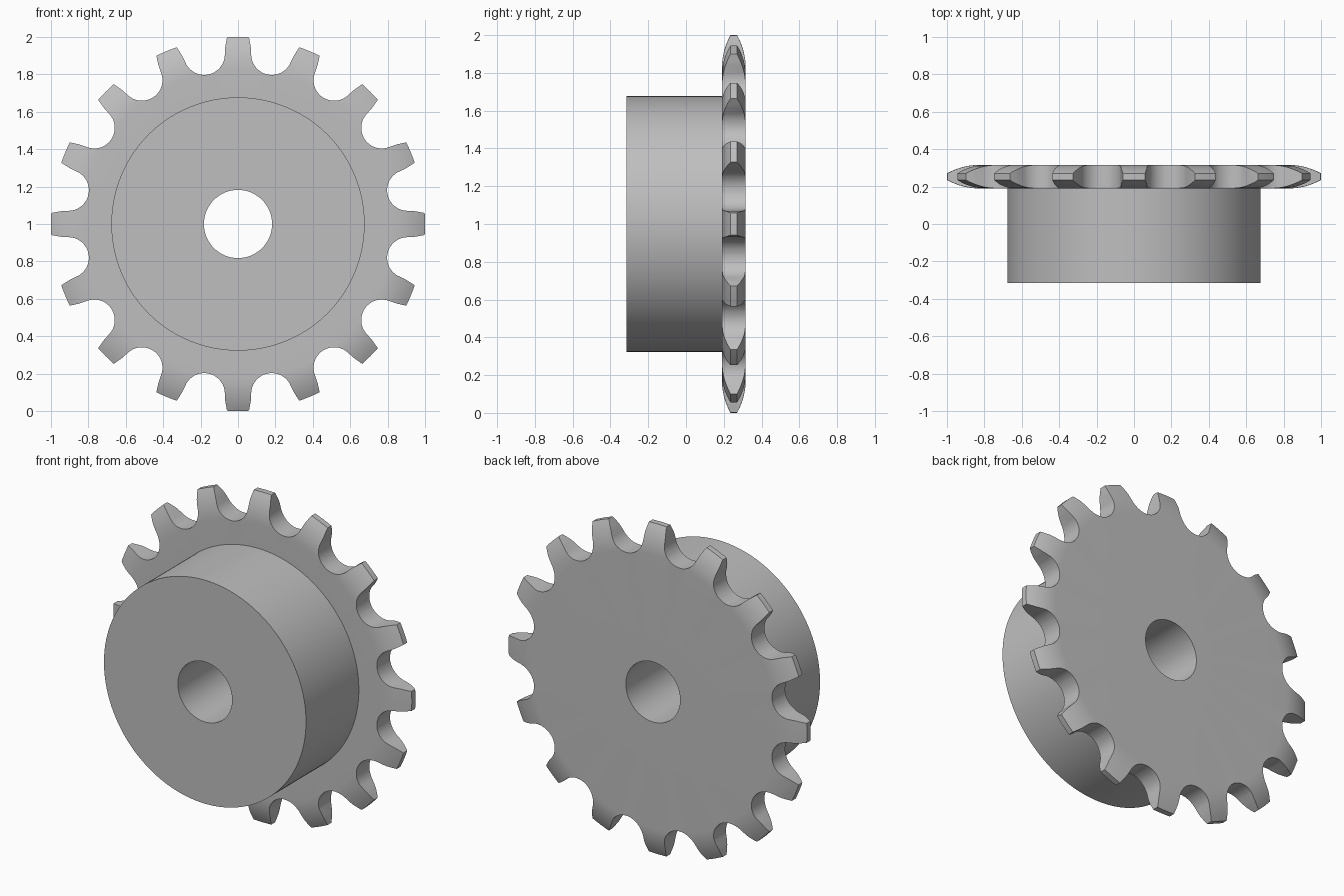
import bpy, bmesh, math
from mathutils import Matrix, Vector

if "Cube" in bpy.data.objects:
    bpy.data.objects.remove(bpy.data.objects["Cube"], do_unlink=True)

TEETH = 16
TIP_R, HUB_R, BORE_R = 1.0, 0.677, 0.182
FRONT, PLATE, BACK = -0.316, 0.19, 0.316
PITCH_R, SEAT_R = 0.925, 0.11        # roller seat circle between teeth
CHAMFER_R, CHAMFER_START = 0.36, 0.825
CENTRE = Vector((0, 0, 1))

steel = bpy.data.materials.new("steel grey")
steel.use_nodes = True
grey = (0.52, 0.52, 0.52, 1)
steel.diffuse_color = grey
steel.node_tree.nodes["Principled BSDF"].inputs["Base Color"].default_value = grey


def add_object(name, bm):
    bmesh.ops.recalc_face_normals(bm, faces=bm.faces)
    mesh = bpy.data.meshes.new(name)
    bm.to_mesh(mesh)
    bm.free()
    mesh.materials.append(steel)
    obj = bpy.data.objects.new(name, mesh)
    obj.location = CENTRE
    bpy.context.collection.objects.link(obj)
    return obj


def turned_body(name):
    # Half section as (radius, y): bore, hub, plate with rounded rim
    steps = 8
    rim = []
    for i in range(steps + 1):
        h = (TIP_R - CHAMFER_START) * i / steps
        rim.append((CHAMFER_START + h, CHAMFER_R - math.sqrt(CHAMFER_R**2 - h**2)))
    section = [(BORE_R, FRONT), (HUB_R, FRONT), (HUB_R, PLATE)]
    section += [(r, PLATE + drop) for r, drop in rim]
    section += [(r, BACK - drop) for r, drop in reversed(rim)]
    section.append((BORE_R, BACK))

    bm = bmesh.new()
    verts = [bm.verts.new((r, y, 0)) for r, y in section]
    edges = [bm.edges.new((v, verts[i - 1])) for i, v in enumerate(verts)]
    bmesh.ops.spin(bm, geom=verts + edges, cent=(0, 0, 0), axis=(0, 1, 0),
                   angle=math.tau, steps=TEETH * 10, use_merge=True)
    bmesh.ops.remove_doubles(bm, verts=bm.verts, dist=1e-5)
    return add_object(name, bm)


def tooth_gaps(name):
    # Outline of one gap: straight flanks meeting the round roller seat
    half = math.pi / TEETH - math.asin(0.059)
    tip = Vector((math.cos(half), math.sin(half)))
    seat = Vector((PITCH_R, 0))
    to_tip = tip - seat
    start = math.atan2(to_tip.y, to_tip.x) + math.acos(SEAT_R / to_tip.length)
    arc = []
    for i in range(25):
        a = start + (math.tau - 2 * start) * i / 24
        arc.append(seat + SEAT_R * Vector((math.cos(a), math.sin(a))))
    flank = tip - arc[0]
    bulge = (tip + arc[0]) / 2 + Vector((flank.y, -flank.x)).normalized() * 0.003
    side = [tip + flank * 0.6, tip, bulge]
    mirrored = [Vector((p.x, -p.y)) for p in reversed(side)]
    outline = side + arc + mirrored

    bm = bmesh.new()
    for k in range(TEETH):
        turn = Matrix.Rotation(math.tau * (k + 0.5) / TEETH, 3, 'Y')
        face = bm.faces.new([bm.verts.new(turn @ Vector((p.x, 0.1, p.y))) for p in outline])
        ext = bmesh.ops.extrude_face_region(bm, geom=[face], use_keep_orig=True)
        moved = [v for v in ext["geom"] if isinstance(v, bmesh.types.BMVert)]
        bmesh.ops.translate(bm, verts=moved, vec=(0, 0.3, 0))
    return add_object(name, bm)


sprocket = turned_body("sprocket_wheel_with_hub")
cutter = tooth_gaps("tooth_gap_cutter")
cutter.hide_render = True

# Cut the teeth into the rim
cut = sprocket.modifiers.new("cut_teeth", 'BOOLEAN')
cut.operation = 'DIFFERENCE'
cut.solver = 'EXACT'
cut.object = cutter
bpy.ops.object.select_all(action='DESELECT')
sprocket.select_set(True)
bpy.context.view_layer.objects.active = sprocket
bpy.ops.object.modifier_apply(modifier=cut.name)
bpy.data.objects.remove(cutter, do_unlink=True)
bpy.ops.object.shade_smooth_by_angle(angle=math.radians(30))
